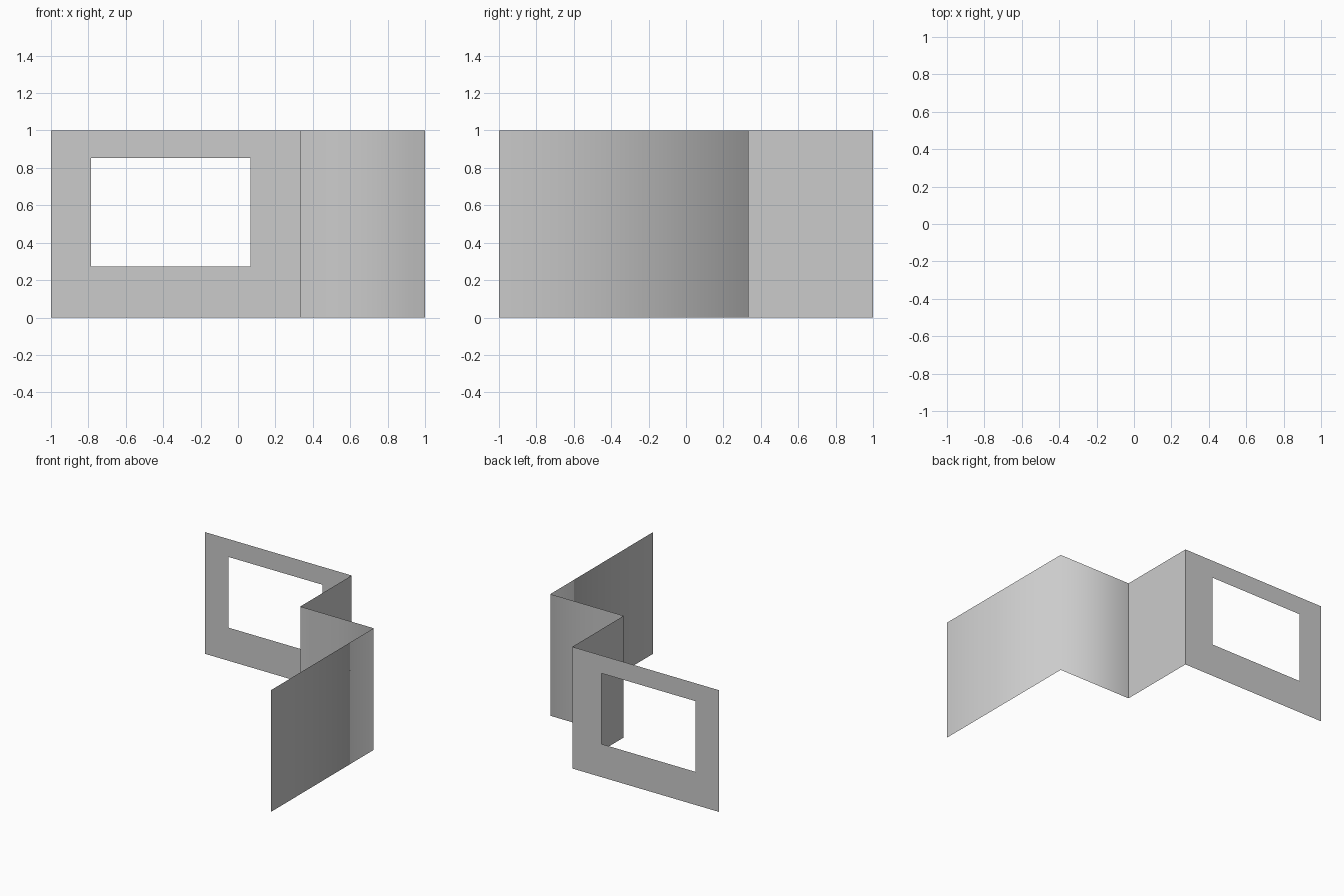
import bpy
import bmesh

if "Cube" in bpy.data.objects:
    bpy.data.objects.remove(bpy.data.objects["Cube"])

HEIGHT = 1.0


def finish(name, bm, smooth=False):
    for f in bm.faces:
        f.smooth = smooth
    mesh = bpy.data.meshes.new(name)
    bm.to_mesh(mesh)
    bm.free()
    obj = bpy.data.objects.new(name, mesh)
    bpy.context.collection.objects.link(obj)
    return obj


def wall(name, path, smooth=False):
    """Raise a plan polyline into a thin upright sheet."""
    bm = bmesh.new()
    low = [bm.verts.new((x, y, 0)) for x, y in path]
    high = [bm.verts.new((x, y, HEIGHT)) for x, y in path]
    for i in range(len(path) - 1):
        bm.faces.new((low[i], low[i + 1], high[i + 1], high[i]))
    return finish(name, bm, smooth)


def window_wall(name, y, xs, zs):
    """Upright sheet on a 3 x 3 grid with the middle cell left open."""
    bm = bmesh.new()
    v = [[bm.verts.new((x, y, z)) for z in zs] for x in xs]
    for i in range(3):
        for j in range(3):
            if (i, j) != (1, 1):
                bm.faces.new((v[i][j], v[i + 1][j], v[i + 1][j + 1], v[i][j + 1]))
    return finish(name, bm)


# Rear wall with the window opening
window_wall("window_wall", 1.0, (-1, -0.786, 0.067, 0.333), (0, 0.272, 0.853, HEIGHT))

# Short return wall stepping forward
wall("return_wall", [(0.333, 1), (0.333, 0.333)])

# L-shaped wall, shaded smoothly around its corner
wall("corner_wall", [(1, -1), (1, 0.333), (0.333, 0.333)], smooth=True)
